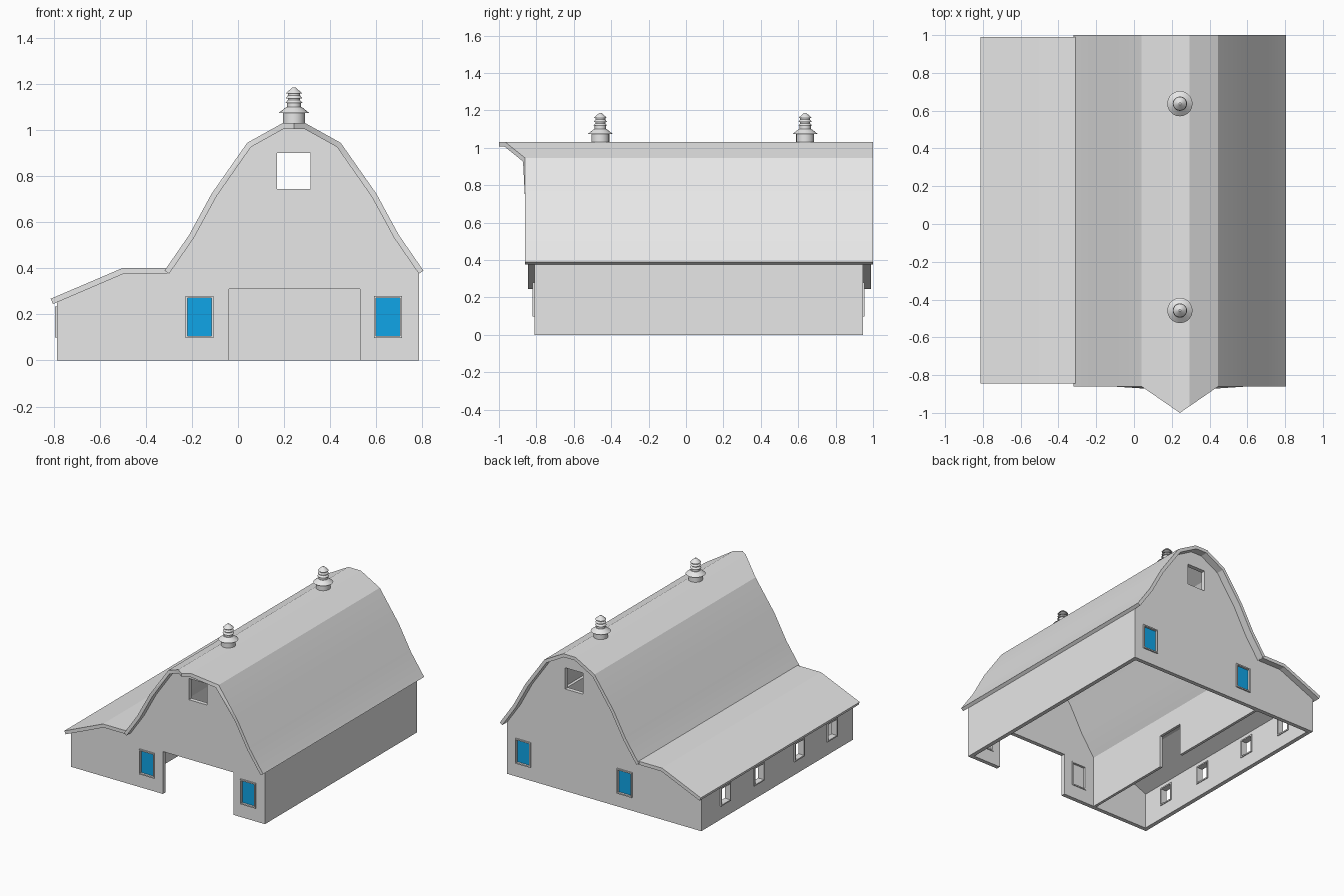
import bpy, bmesh
from mathutils import Vector
from math import tau

cube = bpy.data.objects.get("Cube")
if cube:
    bpy.data.objects.remove(cube)


def material(name, colour):
    m = bpy.data.materials.new(name)
    m.use_nodes = True
    m.diffuse_color = colour
    m.node_tree.nodes["Principled BSDF"].inputs["Base Color"].default_value = colour
    return m


GREY = material("light_grey", (0.8, 0.8, 0.8, 1))
BLUE = material("window_blue", (0.005, 0.376, 0.8, 1))


def finish(name, bm, mats=(GREY,), angle=20):
    bmesh.ops.recalc_face_normals(bm, faces=bm.faces)
    mesh = bpy.data.meshes.new(name)
    bm.to_mesh(mesh)
    bm.free()
    for m in mats:
        mesh.materials.append(m)
    ob = bpy.data.objects.new(name, mesh)
    bpy.context.collection.objects.link(ob)
    bpy.ops.object.select_all(action="DESELECT")
    ob.select_set(True)
    bpy.context.view_layer.objects.active = ob
    bpy.ops.object.shade_smooth_by_angle(angle=angle * tau / 360)
    return ob


def slab(axis, start, end, outline, holes=()):
    """Fill an outline with holes and extrude it along x or y."""
    bm = bmesh.new()
    place = (lambda u, w: (u, start, w)) if axis == "y" else (lambda u, w: (start, u, w))
    along = Vector((0, 1, 0)) if axis == "y" else Vector((1, 0, 0))
    for loop in (outline, *holes):
        vs = [bm.verts.new(place(u, w)) for u, w in loop]
        for a, b in zip(vs, vs[1:] + vs[:1]):
            bm.edges.new((a, b))
    bmesh.ops.triangle_fill(bm, edges=bm.edges[:], use_beauty=True, normal=along)
    new = bmesh.ops.extrude_face_region(bm, geom=bm.faces[:], use_keep_orig=True)["geom"]
    moved = [g for g in new if isinstance(g, bmesh.types.BMVert)]
    bmesh.ops.translate(bm, verts=moved, vec=along * (end - start))
    return bm


def rect(u0, u1, w0, w1):
    return [(u0, w0), (u1, w0), (u1, w1), (u0, w1)]


def shrink(r, d):
    (u0, w0), (u1, w1) = r[0], r[2]
    return rect(u0 + d, u1 - d, w0 + d, w1 - d)


def offset(points, d):
    """Move an open left-to-right path inwards by d with mitred corners."""
    pts = [Vector(p) for p in points]
    normals = [Vector((b.y - a.y, a.x - b.x)).normalized() for a, b in zip(pts, pts[1:])]
    result = []
    for i, p in enumerate(pts):
        n0, n1 = normals[max(i - 1, 0)], normals[min(i, len(normals) - 1)]
        n = (n0 + n1).normalized()
        result.append(tuple(p + n * (d / n.dot(n0))))
    return result


# Shared dimensions
RIDGE = 0.243
FRONT, BACK, SIDE, THICK = -0.81, 0.945, 0.785, 0.03
half = [(0.562, 0.39), (0.455, 0.545), (0.357, 0.725), (0.203, 0.945), (0.05, 1.03)]
main_path = ([(RIDGE - x, z) for x, z in half] + [(RIDGE, 1.03)]
             + [(RIDGE + x, z) for x, z in reversed(half)])
lean_path = [(-0.813, 0.268), (-0.5, 0.402), (-0.305, 0.402)]

# Main roof with a pointed hood at the front of the ridge
bm = slab("y", -0.86, 1.0, main_path + offset(main_path, 0.024)[::-1])
for v in bm.verts:
    if v.co.y < 0:
        v.co.y -= 0.14 * max(0, 1 - abs(v.co.x - RIDGE) / 0.203)
finish("main_roof", bm)

# Side shed roof
finish("shed_roof", slab("y", -0.845, 0.99, lean_path + offset(lean_path, 0.025)[::-1]))

# End walls follow the underside of both roofs
top = ([(-SIDE, 0.267), (-0.5, 0.39), (-0.305, 0.39)]
       + offset(main_path, 0.012)[1:-1] + [(SIDE, 0.4)])
loft = rect(0.17, 0.315, 0.745, 0.9)
end_windows = [rect(-0.228, -0.106, 0.098, 0.28), rect(0.59, 0.713, 0.098, 0.28)]
end_holes = [loft] + [shrink(w, 0.004) for w in end_windows]
doorway = [(0.53, 0), (0.53, 0.31), (-0.04, 0.31), (-0.04, 0)]
finish("front_wall", slab("y", FRONT, FRONT + THICK,
                          [(-SIDE, 0)] + top + [(SIDE, 0)] + doorway, end_holes))
finish("back_wall", slab("y", BACK - THICK, BACK,
                         [(-SIDE, 0)] + top + [(SIDE, 0)], end_holes))

# Long side walls
finish("left_wall", slab("x", SIDE - THICK, SIDE, rect(FRONT, BACK, 0, 0.39)))
shed_windows = [rect(y - 0.057, y + 0.057, 0.1, 0.235) for y in (-0.56, -0.18, 0.285, 0.67)]
finish("shed_wall", slab("x", -SIDE, -SIDE + THICK, rect(FRONT, BACK, 0, 0.262),
                         [shrink(w, 0.004) for w in shed_windows]))

# Inner wall between hall and shed, with a doorway
finish("partition_wall", slab("x", -0.318, -0.298, [
    (FRONT + 0.01, 0), (-0.08, 0), (-0.08, 0.24), (0.13, 0.24), (0.13, 0),
    (BACK - 0.01, 0), (BACK - 0.01, 0.388), (FRONT + 0.01, 0.388)]))

# Window frames and panes; only the outer face of a pane is blue
for side, face, out in (("front", FRONT, -1), ("back", BACK, 1)):
    for i, w in enumerate(end_windows, 1):
        finish(f"{side}_window_frame_{i}",
               slab("y", face + out * 0.01, face - out * (THICK + 0.006), w, [shrink(w, 0.009)]))
        bm = slab("y", face - out * 0.006, face - out * 0.02, shrink(w, 0.005))
        bmesh.ops.recalc_face_normals(bm, faces=bm.faces)
        for f in bm.faces:
            f.material_index = int(f.normal.y * out > 0.9)
        finish(f"{side}_window_pane_{i}", bm, (GREY, BLUE))
for i, w in enumerate(shed_windows, 1):
    finish(f"shed_window_frame_{i}",
           slab("x", -SIDE - 0.01, -SIDE + THICK + 0.006, w, [shrink(w, 0.009)]))

# Ridge vents, turned from one profile
vent = [(0, 1.01), (0.048, 1.01), (0.048, 1.074), (0.067, 1.074), (0.034, 1.1),
        (0.03, 1.1), (0.03, 1.118), (0.038, 1.118), (0.027, 1.13), (0.027, 1.138),
        (0.036, 1.138), (0.027, 1.15), (0.027, 1.158), (0.036, 1.158), (0.03, 1.165),
        (0.006, 1.186), (0, 1.186)]
for side, y in (("front", -0.458), ("back", 0.637)):
    bm = bmesh.new()
    vs = [bm.verts.new((RIDGE + r, y, z)) for r, z in vent]
    edges = [bm.edges.new(pair) for pair in zip(vs, vs[1:])]
    bmesh.ops.spin(bm, geom=vs + edges, cent=(RIDGE, y, 0), axis=(0, 0, 1),
                   angle=tau, steps=20)
    bmesh.ops.remove_doubles(bm, verts=bm.verts, dist=0.0005)
    finish(f"{side}_roof_vent", bm, angle=30)
